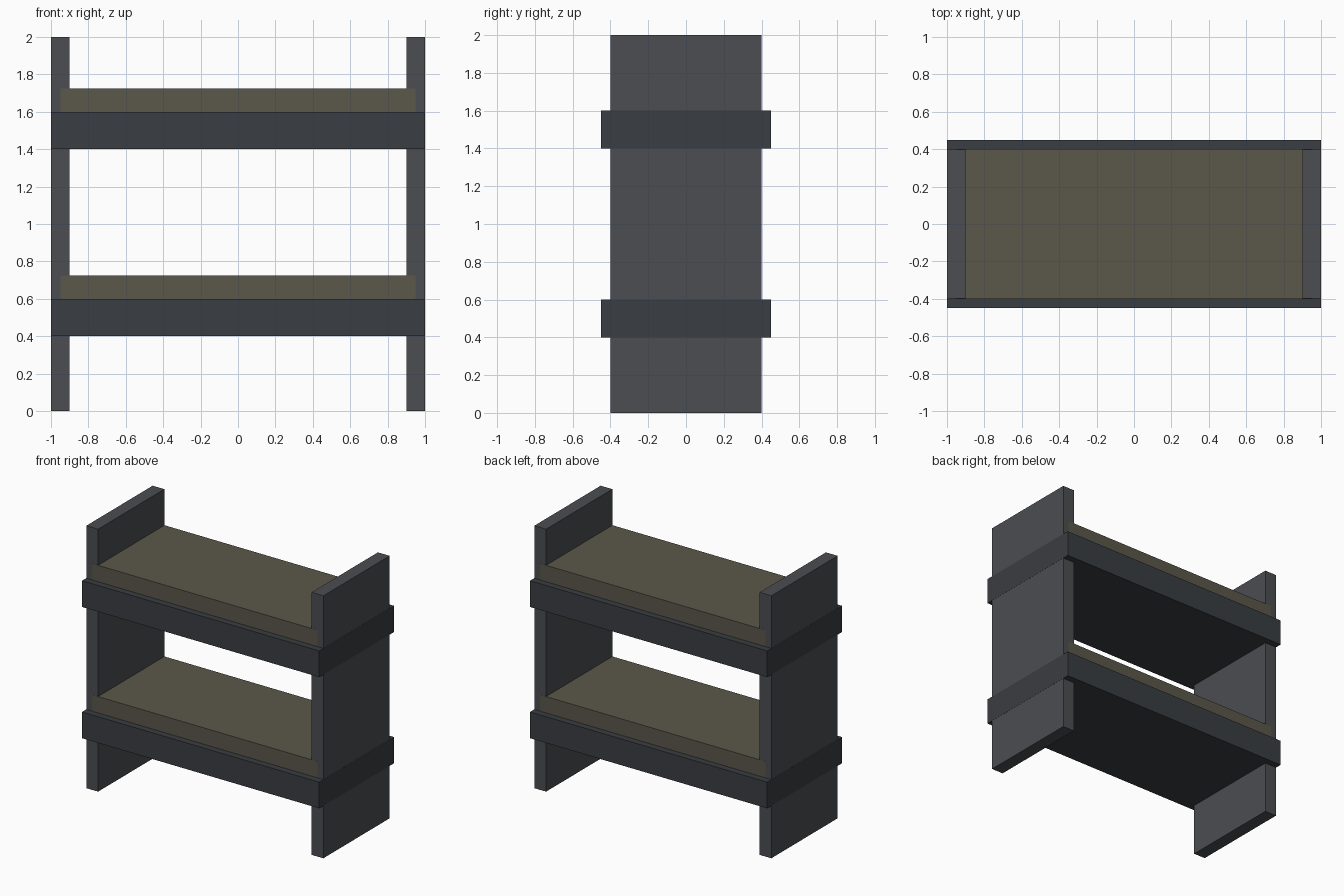
import bpy

if "Cube" in bpy.data.objects:
    bpy.data.objects.remove(bpy.data.objects["Cube"])


def material(name, rgb):
    m = bpy.data.materials.new(name)
    m.diffuse_color = (*rgb, 1.0)
    m.use_nodes = True
    m.node_tree.nodes["Principled BSDF"].inputs["Base Color"].default_value = m.diffuse_color
    return m


def box(name, lo, hi, mat):
    """Axis-aligned box between two opposite corners."""
    centre = [(a + b) / 2 for a, b in zip(lo, hi)]
    bpy.ops.mesh.primitive_cube_add(size=1, location=centre)
    ob = bpy.context.object
    ob.name = name
    ob.scale = [b - a for a, b in zip(lo, hi)]
    bpy.ops.object.transform_apply(location=False, rotation=False, scale=True)
    ob.data.materials.append(mat)
    return ob


panel_mat = material("panel_metal", (0.07, 0.075, 0.083))
frame_mat = material("frame_metal", (0.042, 0.047, 0.054))
mattress_mat = material("mattress_fabric", (0.105, 0.095, 0.07))

# End panels, a hair inside the frame so flush faces do not flicker
for side, x0, x1 in (("left", -0.999, -0.9), ("right", 0.9, 0.999)):
    box(f"{side}_end_panel", (x0, -0.399, 0), (x1, 0.399, 2), panel_mat)

# Two bunks: bed frame running through the panels, mattress set into it
for level, z in (("lower", 0.4), ("upper", 1.4)):
    box(f"{level}_bed_frame", (-1, -0.45, z), (1, 0.45, z + 0.2), frame_mat)
    box(f"{level}_mattress", (-0.95, -0.4, z + 0.1), (0.95, 0.4, z + 0.325), mattress_mat)
